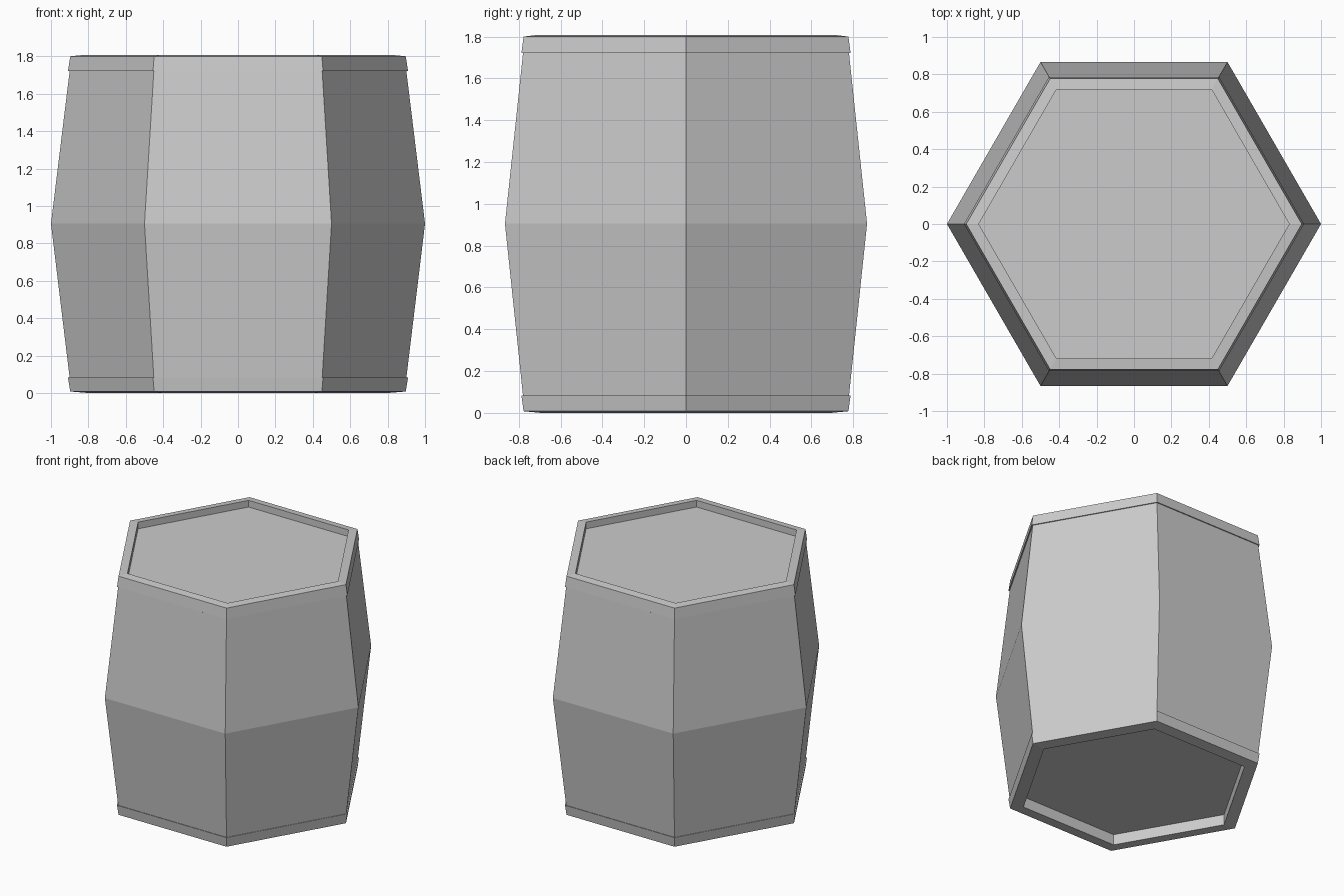
import bpy, bmesh
from math import cos, sin, pi

if "Cube" in bpy.data.objects:
    bpy.data.objects.remove(bpy.data.objects["Cube"])

SIDES = 6


def ring(bm, r, z):
    return [bm.verts.new((r * cos(2 * pi * i / SIDES), r * sin(2 * pi * i / SIDES), z))
            for i in range(SIDES)]


def lathe(name, profile, cap_start=False, cap_end=False):
    """Revolve (radius, z) points, listed upwards along the outside, into a hexagonal shell."""
    bm = bmesh.new()
    rings = [ring(bm, r, z) for r, z in profile]
    for a, b in zip(rings, rings[1:]):
        for i in range(SIDES):
            j = (i + 1) % SIDES
            bm.faces.new((a[i], a[j], b[j], b[i]))
    if cap_start:
        bm.faces.new(rings[0][::-1])
    if cap_end:
        bm.faces.new(rings[-1])
    mesh = bpy.data.meshes.new(name)
    bm.to_mesh(mesh)
    bm.free()
    obj = bpy.data.objects.new(name, mesh)
    bpy.context.collection.objects.link(obj)
    return obj


# bulging barrel sides
lathe("barrel_body", [(0.90, 0.08), (1.0, 0.905), (0.90, 1.722)])

# bottom rim with recessed base
lathe("bottom_rim", [(0.80, 0.08), (0.80, 0.0), (0.897, 0.008), (0.909, 0.082), (0.90, 0.08)],
      cap_start=True)

# top rim with recessed lid
lathe("top_rim", [(0.90, 1.722), (0.909, 1.722), (0.897, 1.8), (0.83, 1.807), (0.83, 1.757)],
      cap_end=True)
